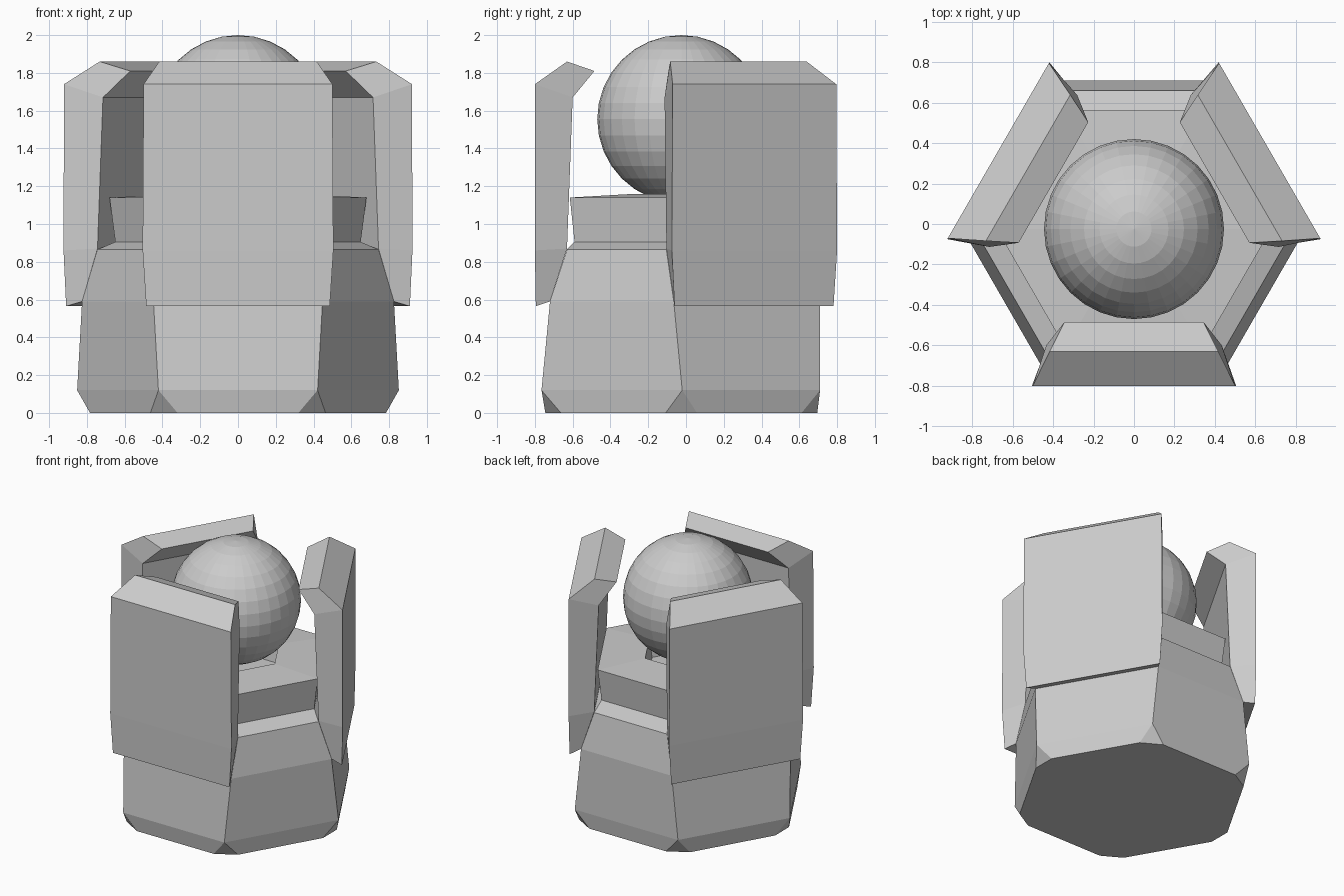
import bpy, bmesh
from math import radians, sin, cos

if "Cube" in bpy.data.objects:
    bpy.data.objects.remove(bpy.data.objects["Cube"])

CY = -0.025          # y of the vertical axis of symmetry
C30 = cos(radians(30))


def polar(angle, r, t, z):
    """Point at distance r along a side's normal and t along the side."""
    a = radians(angle)
    return (r * cos(a) - t * sin(a), CY + r * sin(a) + t * cos(a), z)


def finish(name, bm):
    bmesh.ops.recalc_face_normals(bm, faces=bm.faces)
    mesh = bpy.data.meshes.new(name)
    bm.to_mesh(mesh)
    bm.free()
    obj = bpy.data.objects.new(name, mesh)
    bpy.context.collection.objects.link(obj)
    return obj


def hex_ring(bm, a, b, z):
    """Six corners of a hexagon whose sides alternate between distance a and b."""
    w = (b - a / 2) / C30
    return [bm.verts.new(polar(-90 + 120 * j, a, s * w, z))
            for j in range(3) for s in (-1, 1)]


# Hexagonal base with clipped foot corners, a neck and a socket for the ball
bm = bmesh.new()
foot = [bm.verts.new(polar(-90 + 60 * k, 0.72, s * 0.32, 0))
        for k in range(6) for s in (-1, 1)]
levels = [(0.74, 0.735, 0.12), (0.695, 0.735, 0.59), (0.605, 0.684, 0.865),
          (0.565, 0.56, 0.905), (0.59, 0.588, 1.14),
          (0.28, 0.28, 1.158), (0.26, 0.26, 1.02)]
rings = [hex_ring(bm, *lv) for lv in levels]
bm.faces.new(foot)
for i in range(6):
    n = (i + 1) % 6
    bm.faces.new((foot[2 * i - 1], foot[2 * i], rings[0][i]))
    bm.faces.new((foot[2 * i], foot[2 * i + 1], rings[0][n], rings[0][i]))
    for lo, hi in zip(rings, rings[1:]):
        bm.faces.new((lo[i], lo[n], hi[n], hi[i]))
bm.faces.new(rings[-1])
finish("hex_base", bm)

# Three upright guard panels: (distance, half width, height), bottom to top
outer = [(0.77, 0.486, 0.565), (0.775, 0.505, 0.86),
         (0.775, 0.50, 1.74), (0.605, 0.417, 1.86)]
inner = [(0.695, 0.446, 0.59), (0.605, 0.44, 0.87),
         (0.575, 0.434, 1.67), (0.46, 0.344, 1.81)]
for name, angle in (("front_panel", -90), ("right_panel", 30), ("left_panel", 150)):
    bm = bmesh.new()
    ol, orr, il, ir = [[bm.verts.new(polar(angle, r, s * w, z)) for r, w, z in side]
                       for side in (outer, inner) for s in (-1, 1)]
    for k in range(3):
        for p, q in ((ol, orr), (orr, ir), (ir, il), (il, ol)):
            bm.faces.new((p[k], q[k], q[k + 1], p[k + 1]))
    for k in (0, 3):
        bm.faces.new((ol[k], orr[k], ir[k], il[k]))
    finish(name, bm)

# Ball resting in the socket
bpy.ops.mesh.primitive_uv_sphere_add(segments=32, ring_count=16, radius=0.445,
                                     location=(0, CY, 1.555))
bpy.context.object.name = "ball"
